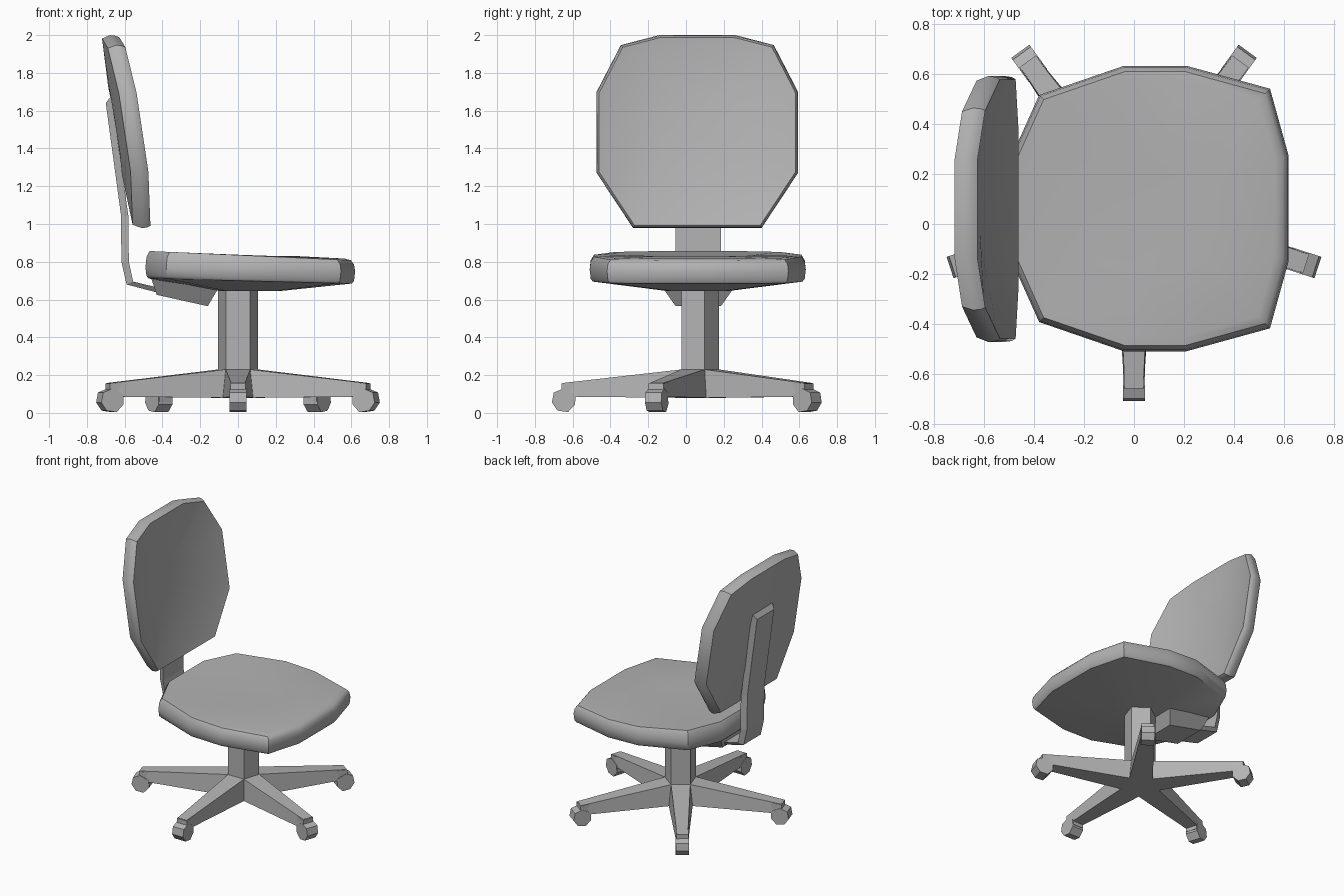
import bpy, bmesh, math
from mathutils import Vector, Matrix

if "Cube" in bpy.data.objects:
    bpy.data.objects.remove(bpy.data.objects["Cube"])

grey = bpy.data.materials.new("plain grey")
grey.diffuse_color = (0.45, 0.45, 0.45, 1)
grey.use_nodes = True
grey.node_tree.nodes["Principled BSDF"].inputs["Base Color"].default_value = grey.diffuse_color
CY = 0.065  # y of the symmetry plane and of the column


def loft(name, rings, smooth=None, matrix=None):
    """Skin a list of equal-length point rings and cap both ends."""
    bm = bmesh.new()
    vs = [[bm.verts.new(p) for p in r] for r in rings]
    n = len(vs[0])
    for a, b in zip(vs, vs[1:]):
        for i in range(n):
            j = (i + 1) % n
            bm.faces.new((a[i], a[j], b[j], b[i]))
    bm.faces.new(vs[0][::-1])
    bm.faces.new(vs[-1])
    bmesh.ops.recalc_face_normals(bm, faces=bm.faces)
    if matrix:
        bm.transform(matrix)
    me = bpy.data.meshes.new(name)
    bm.to_mesh(me)
    bm.free()
    ob = bpy.data.objects.new(name, me)
    bpy.context.collection.objects.link(ob)
    me.materials.append(grey)
    if smooth:
        bpy.ops.object.select_all(action='DESELECT')
        ob.select_set(True)
        bpy.context.view_layer.objects.active = ob
        bpy.ops.object.shade_smooth_by_angle(angle=math.radians(smooth))
    return ob


def mirrored(half):
    """Close a half outline (u, v) by mirroring it across u = 0."""
    return half + [(-u, v) for u, v in reversed(half)]


# Seat cushion: (half width, x) outline, rings of (scale, z at back, z at front)
seat_half = [(0.21, -0.49), (0.455, -0.38), (0.572, -0.04),
             (0.572, 0.21), (0.48, 0.545), (0.21, 0.62)]
seat_out = mirrored(seat_half)
seat_rings = []
for s, zb, zf in [(0.28, 0.645, 0.645), (0.97, 0.712, 0.685), (0.99, 0.725, 0.70),
                  (1.0, 0.77, 0.75), (0.99, 0.825, 0.785), (0.96, 0.857, 0.808),
                  (0.9, 0.853, 0.817), (0.45, 0.832, 0.83)]:
    ring = []
    for u, x in seat_out:
        t = (x + 0.49) / 1.11
        ring.append((0.065 + (x - 0.065) * s, CY - 0.003 + u * s, zb + (zf - zb) * t))
    seat_rings.append(ring)
loft("seat", seat_rings, 40)

# Backrest: outline (half width, z), leaning back and curving round the sitter
back_out = mirrored([(0.2, 2.0), (0.405, 1.947), (0.533, 1.70),
                     (0.533, 1.27), (0.34, 0.978)])
back_rings = []
for s, depth in [(0.45, 0.0), (0.965, 0.0), (1.0, 0.045), (0.992, 0.075),
                 (0.975, 0.093), (0.9, 0.087), (0.45, 0.07)]:
    ring = []
    for u, z in back_out:
        u, z = u * s, 1.49 + (z - 1.49) * s
        x = -0.58 - 0.15 * (z - 1.0) + 0.2 * u * u + depth
        ring.append((x, CY - 0.005 + u, z))
    back_rings.append(ring)
loft("backrest", back_rings, 40)

# Bent support bar: (outer x, z, inner x, z) stations, narrower on the outside
bar = []
for xo, zo, xi, zi in [(-0.70, 1.64, -0.67, 1.68), (-0.62, 1.05, -0.58, 1.04),
                       (-0.617, 0.8, -0.578, 0.8), (-0.59, 0.68, -0.555, 0.695),
                       (-0.42, 0.635, -0.41, 0.66)]:
    bar.append([(xo, CY - 0.10, zo), (xo, CY + 0.10, zo),
                (xi, CY + 0.12, zi), (xi, CY - 0.12, zi)])
loft("support_bar", bar)

# Flared bracket under the seat
loft("seat_bracket", [
    [(-0.43, CY - 0.12, 0.625), (-0.16, CY - 0.12, 0.565),
     (-0.16, CY + 0.12, 0.565), (-0.43, CY + 0.12, 0.625)],
    [(-0.46, CY - 0.18, 0.715), (-0.11, CY - 0.18, 0.65),
     (-0.11, CY + 0.18, 0.65), (-0.46, CY + 0.18, 0.715)]])

# Five-sided column flaring into the hub
column = []
for r, z in [(0.136, 0.08), (0.11, 0.23), (0.11, 0.66)]:
    column.append([(r * math.cos(math.radians(a)), CY + r * math.sin(math.radians(a)), z)
                   for a in range(-54, 306, 72)])
loft("column", column)

# Five tapered legs, each with a caster block and six-sided wheel
for k in range(5):
    m = Matrix.Translation((0, CY, 0)) @ Matrix.Rotation(math.radians(-90 + 72 * k), 4, 'Z')
    loft(f"base_leg_{k + 1}", [
        [(0.11, -0.08, 0.08), (0.11, 0.08, 0.08), (0.089, 0.065, 0.23), (0.089, -0.065, 0.23)],
        [(0.70, -0.04, 0.086), (0.70, 0.04, 0.086), (0.72, 0.037, 0.158), (0.72, -0.037, 0.158)]],
        matrix=m)
    loft(f"caster_block_{k + 1}", [
        [(0.65, w, 0.06), (0.725, w, 0.06), (0.725, w, 0.155), (0.65, w, 0.16)]
        for w in (-0.041, 0.041)], matrix=m)
    loft(f"caster_wheel_{k + 1}", [
        [(0.655, w, 0.10), (0.652, w, 0.045), (0.69, w, 0.004), (0.745, w, 0.012),
         (0.775, w, 0.055), (0.765, w, 0.108), (0.715, w, 0.128)]
        for w in (-0.045, 0.045)], matrix=m)
